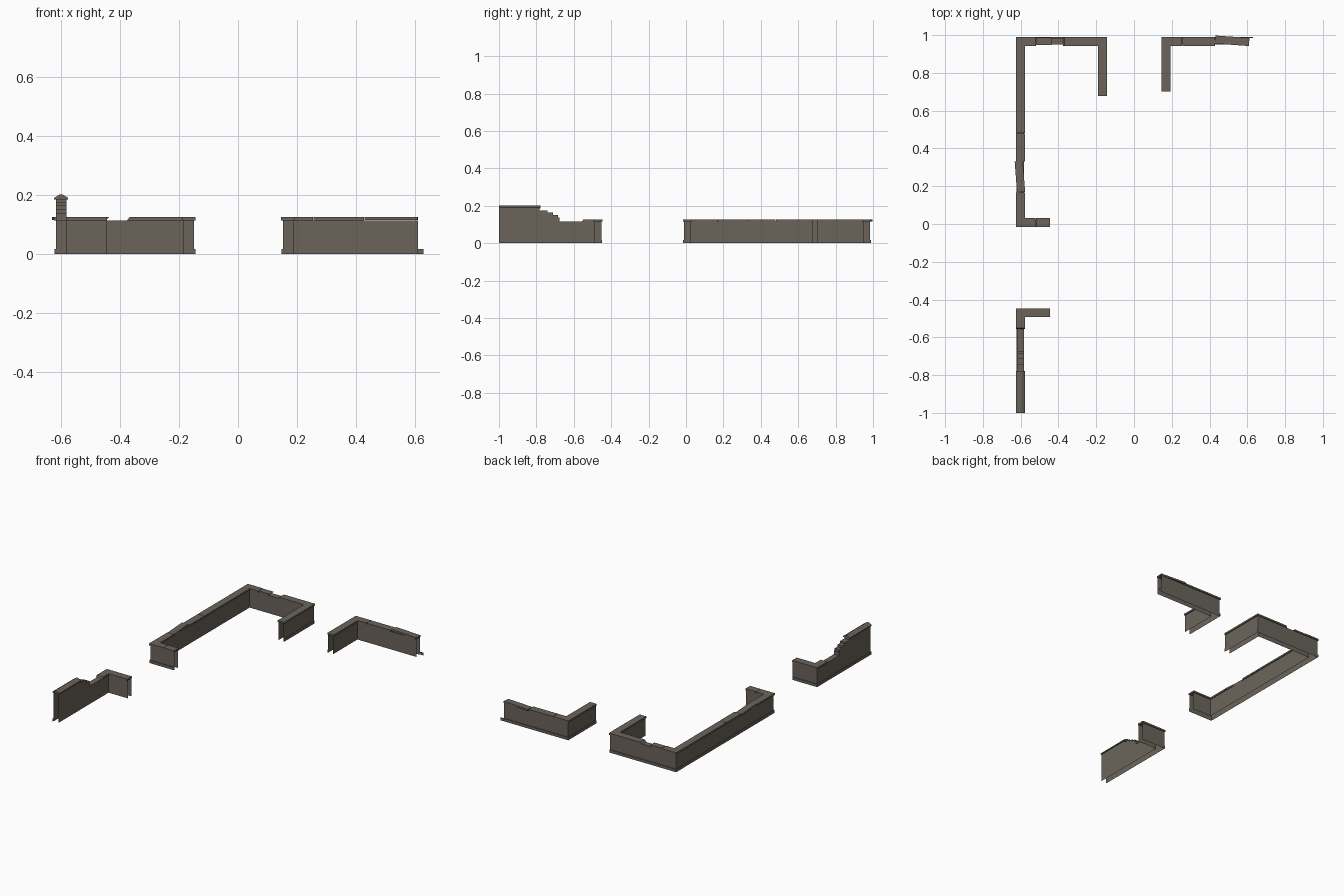
import bpy, bmesh
from mathutils import Vector, Matrix

if "Cube" in bpy.data.objects:
    bpy.data.objects.remove(bpy.data.objects["Cube"])

mat = bpy.data.materials.new("weathered_stone")
mat.diffuse_color = (0.145, 0.127, 0.104, 1)
mat.use_nodes = True
mat.node_tree.nodes["Principled BSDF"].inputs["Base Color"].default_value = mat.diffuse_color

HALF, TOP = 0.018, 0.115          # wall half thickness, wall height
CAP = 0.0235                      # coping half width


def sweep(name, path, profile, solid=False, bevel=0.0):
    """Sweep (offset, z) profile along a mitred xy path; +offset is to the right."""
    pts = [Vector(p) for p in path]
    dirs = [(b - a).normalized() for a, b in zip(pts, pts[1:])]
    norms = [Vector((d.y, -d.x)) for d in dirs]
    bm = bmesh.new()
    rows = []
    zmin = min(z for _, z in profile)
    for i, p in enumerate(pts):
        n1, n2 = norms[max(i - 1, 0)], norms[min(i, len(norms) - 1)]
        m = (n1 + n2) / (1 + n1.dot(n2))
        row = []
        for o, z in profile:
            q = p + m * o
            if bevel and i == len(pts) - 1 and z == zmin:
                q = q + dirs[-1] * bevel      # broken, sloping end
            row.append(bm.verts.new((q.x, q.y, z)))
        rows.append(row)
    n = len(profile)
    for a, b in zip(rows, rows[1:]):
        for j in range(n if solid else n - 1):
            k = (j + 1) % n
            bm.faces.new((a[j], a[k], b[k], b[j]))
    if solid:
        bm.faces.new(rows[0])
        bm.faces.new(rows[-1])
        bmesh.ops.recalc_face_normals(bm, faces=bm.faces)
    return finish(name, bm)


def finish(name, bm):
    me = bpy.data.meshes.new(name)
    bm.to_mesh(me)
    bm.free()
    me.materials.append(mat)
    ob = bpy.data.objects.new(name, me)
    bpy.context.collection.objects.link(ob)
    return ob


def wall(name, path, top=TOP):
    # hollow shell, open below and at the ends
    return sweep(name, path, [(-HALF, 0), (-HALF, top), (HALF, top), (HALF, 0)])


def plinth(name, path):
    o = HALF + 0.004
    return sweep(name, path, [(HALF, 0.018), (o, 0.018), (o, 0)])


def coping(name, path, w=CAP, bevel=0.0):
    return sweep(name, path, [(-w, TOP), (-w, 0.126), (w, 0.126), (w, TOP)], True, bevel)


def loose_slab(name, center, length, angle, along_x):
    h = length / 2
    path = [(-h, 0), (h, 0)] if along_x else [(0, h), (0, -h)]
    ob = coping(name, path, 0.0215)
    ob.data.transform(Matrix.Translation((*center, 0.001)) @ Matrix.Rotation(angle, 4, 'Z'))
    return ob


# --- front left ruin: corner plus stepped, broken high wall
L = -0.6
wall("front_ruin_wall", [(-0.445, -0.47), (L, -0.47), (L, -0.676)])
plinth("front_ruin_plinth", [(-0.445, -0.47), (L, -0.47), (L, -1)])
coping("front_ruin_coping", [(-0.445, -0.47), (L, -0.47), (L, -0.55)], bevel=0.006)
steps = [(-1, -0.782, 0.187), (-0.782, -0.74, 0.176), (-0.74, -0.711, 0.163),
         (-0.711, -0.684, 0.15), (-0.684, -0.676, 0.136)]
bm = bmesh.new()
for i, (y0, y1, h) in enumerate(steps):
    wall("stepped_wall_%d" % i, [(L, y1), (L, y0)], h)
    low = steps[i + 1][2] if i + 1 < len(steps) else TOP
    bm.faces.new([bm.verts.new(c) for c in ((L + HALF, y1, low), (L - HALF, y1, low),
                                            (L - HALF, y1, h), (L + HALF, y1, h))])
finish("step_risers", bm)
gable = [(-0.024, 0.185), (-0.024, 0.191), (-0.006, 0.202),
         (0.006, 0.202), (0.024, 0.191), (0.024, 0.185)]
for y0, y1 in [(-0.866, -1), (-0.778, -0.868)]:
    sweep("high_wall_coping", [(L, y0), (L, y1)], gable, True)

# --- long left wall with returns at both ends
B = 0.967
long_path = [(-0.167, 0.677), (-0.167, B), (L, B), (L, 0.007), (-0.445, 0.007)]
wall("long_wall", long_path)
plinth("long_wall_plinth", long_path)
coping("back_return_coping", [(-0.167, 0.677), (-0.167, B), (-0.367, B)], bevel=0.01)
coping("broken_coping", [(-0.516, B), (-0.437, B)], 0.0205, bevel=-0.012)
coping("corner_coping", [(-0.518, B), (L, B), (L, 0.481)])
coping("side_coping", [(L, 0.479), (L, 0.33)])
loose_slab("loose_side_slab", (-0.604, 0.25), 0.163, 0.075, False)
coping("side_corner_coping", [(L, 0.168), (L, 0.007), (-0.521, 0.007)])
coping("side_return_coping", [(-0.519, 0.007), (-0.445, 0.007)])

# --- back right corner wall
right_path = [(0.61, B), (0.17, B), (0.17, 0.702)]
wall("right_wall", right_path)
plinth("right_wall_plinth", [(0.63, B)] + right_path[1:])
coping("right_mid_coping", [(0.428, B), (0.256, B)])
coping("right_corner_coping", [(0.254, B), (0.17, B), (0.17, 0.702)])
loose_slab("loose_back_slab", (0.52, 0.970), 0.18, -0.07, True)
